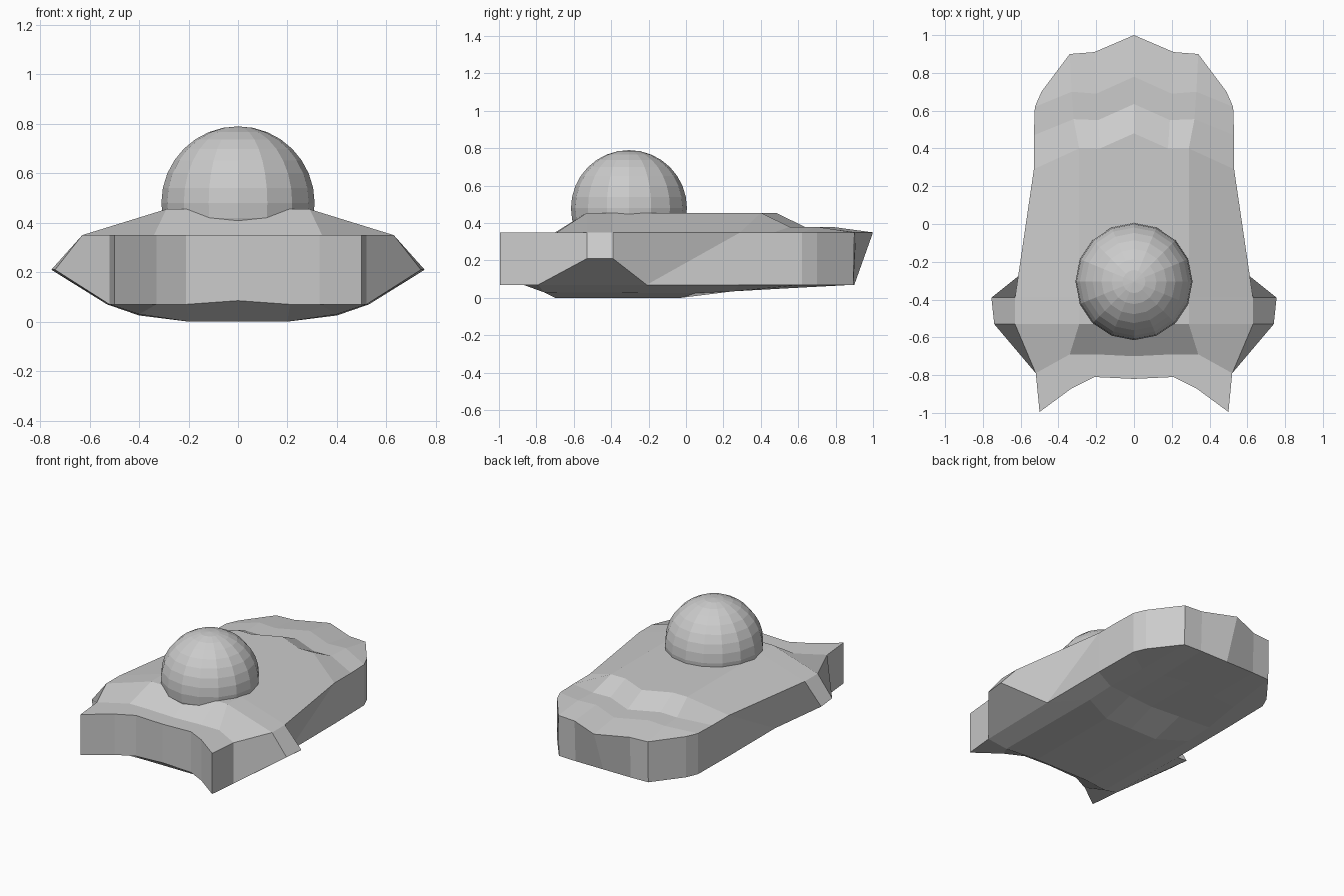
import bpy, bmesh
from mathutils import Vector

if "Cube" in bpy.data.objects:
    bpy.data.objects.remove(bpy.data.objects["Cube"])

# Right half of the hull as cross stations, each from centre line to rim
UP, RIM, LEDGE = 0.455, 0.35, 0.38
top = [
    (RIM, [(0, -.82), (.21, -.81), (.33, -.87), (.50, -.995)]),
    (RIM, [(0, -.70), (.20, -.69), (.34, -.69), (.52, -.79)]),
    (UP, [(0, -.53), (.20, -.53), (.29, -.53), (.63, -.53)]),
    (UP, [(0, -.39), (.20, -.39), (.29, -.39), (.63, -.39)]),
    (UP, [(0, .48), (.18, .40), (.29, .40), (.53, .29)]),
    (LEDGE, [(0, .635), (.19, .55), (.32, .555), (.53, .47)]),
    (LEDGE, [(0, .78), (.20, .69), (.33, .70), (.525, .62)]),
    (RIM, [(0, 1.0), (.21, .91), (.34, .90), (.49, .70)]),
]
bottom = [
    [(0, -.82, .085), (.21, -.81, .07), (.33, -.87, .07), (.50, -.995, .07)],
    [(0, -.70, 0), (.20, -.70, 0), (.40, -.76, .03), (.52, -.79, .07)],
    [(0, -.03, 0), (.20, -.03, 0), (.40, .05, .025), (.53, -.21, .07)],
    [(0, .17, .07), (.20, .20, .06), (.40, .25, .035), (.53, .29, .07)],
    [(0, .55, .07), (.20, .52, .065), (.37, .52, .05), (.525, .62, .07)],
    [(0, .90, .07), (.21, .90, .07), (.34, .895, .07), (.49, .70, .07)],
]

bm = bmesh.new()
T = [[bm.verts.new((x, y, RIM if i == 3 else z)) for i, (x, y) in enumerate(row)]
     for z, row in top]
B = [[bm.verts.new(p) for p in row] for row in bottom]
fin_front = bm.verts.new((.74, -.53, .21))
fin_back = bm.verts.new((.755, -.39, .21))

# Deck and belly skins
for grid in (T, B):
    for r0, r1 in zip(grid, grid[1:]):
        for i in range(3):
            bm.faces.new((r0[i], r0[i + 1], r1[i + 1], r1[i]))

# Front and back walls
for t, b in ((T[0], B[0]), (T[-1], B[-1])):
    for i in range(3):
        bm.faces.new((t[i], t[i + 1], b[i + 1], b[i]))

# Side wall with the pointed fin
t = [r[3] for r in T]
b = [r[3] for r in B]
for f in ((t[0], t[1], b[1], b[0]),
          (t[1], t[2], fin_front, b[1]),
          (t[2], t[3], fin_back, fin_front),
          (t[3], t[4], b[2], fin_back),
          (b[1], fin_front, fin_back, b[2]),
          (t[4], b[3], b[2]),
          (t[4], t[5], t[6], b[4], b[3]),
          (t[6], t[7], b[5], b[4])):
    bm.faces.new(f)

# Mirror to the left half
geom = bm.verts[:] + bm.edges[:] + bm.faces[:]
bmesh.ops.mirror(bm, geom=geom, axis='X', merge_dist=0.0005)
bmesh.ops.remove_doubles(bm, verts=bm.verts, dist=0.0005)
bmesh.ops.recalc_face_normals(bm, faces=bm.faces)
mesh = bpy.data.meshes.new("hull")
bm.to_mesh(mesh)
bm.free()
bpy.context.collection.objects.link(bpy.data.objects.new("hull", mesh))

# Faceted dome sunk into the deck
bpy.ops.mesh.primitive_uv_sphere_add(segments=16, ring_count=16, radius=.31,
                                     location=(0, -.305, .48))
bpy.context.object.name = "dome"
